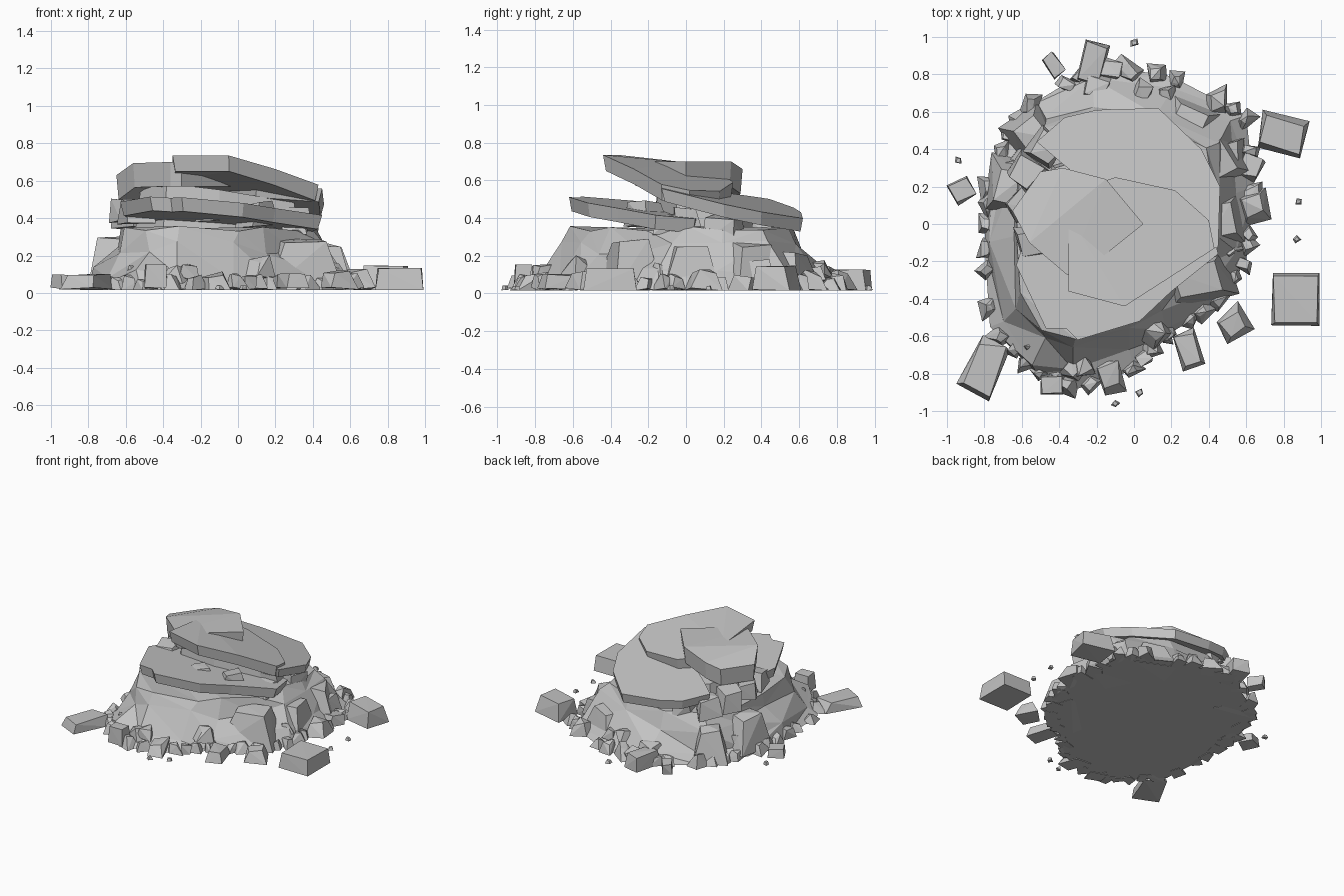
import bpy, bmesh, math, random
from mathutils import Vector, Matrix

cube = bpy.data.objects.get("Cube")
if cube:
    bpy.data.objects.remove(cube, do_unlink=True)
rng = random.Random(11)

stone = bpy.data.materials.new("grey stone")
stone.use_nodes = True
GREY = (0.55, 0.55, 0.55, 1)
stone.diffuse_color = GREY
stone.node_tree.nodes["Principled BSDF"].inputs["Base Color"].default_value = GREY


def finish(name, bm):
    bmesh.ops.recalc_face_normals(bm, faces=bm.faces[:])
    mesh = bpy.data.meshes.new(name)
    bm.to_mesh(mesh)
    bm.free()
    mesh.materials.append(stone)
    obj = bpy.data.objects.new(name, mesh)
    bpy.context.collection.objects.link(obj)
    return obj


def loft(bm, rings):
    """Skin a stack of closed rings and cap both ends."""
    loops = [[bm.verts.new(p) for p in ring] for ring in rings]
    n = len(loops[0])
    for low, high in zip(loops, loops[1:]):
        for i in range(n):
            j = (i + 1) % n
            bm.faces.new((low[i], low[j], high[j], high[i]))
    bm.faces.new(loops[0][::-1])
    bm.faces.new(loops[-1])


def slab(name, outline, height, thick, peak=1.0, inset=0.96):
    """Broken plate whose top lies on the plane a + b*x + c*y, cut off at peak."""
    a, b, c = height
    cx = sum(p[0] for p in outline) / len(outline)
    cy = sum(p[1] for p in outline) / len(outline)
    top = [Vector((x, y, min(a + b * x + c * y, peak))) for x, y in outline]
    low = [Vector((cx + (p.x - cx) * inset, cy + (p.y - cy) * inset, p.z - thick)) for p in top]
    bm = bmesh.new()
    loft(bm, [low, top])
    bmesh.ops.triangulate(bm, faces=[f for f in bm.faces if len(f.verts) > 4])
    finish(name, bm)


def rock(bm, centre, size, turn=0.0, rough=0.3, taper=0.9):
    """Add one angular chunk: the hull of a box with shifted corners and a narrower top."""
    spin = Matrix.Rotation(turn, 3, 'Z')
    verts = []
    for sx in (-1, 1):
        for sy in (-1, 1):
            for sz in (-1, 1):
                p = Vector([s * d / 2 * (1 - rough * rng.random())
                            for s, d in zip((sx, sy, sz), size)])
                if sz > 0:
                    p.x *= taper
                    p.y *= taper
                p = spin @ p + Vector(centre)
                verts.append(bm.verts.new((p.x, p.y, max(p.z, 0.015))))
    result = bmesh.ops.convex_hull(bm, input=verts)
    loose = [v for v in result["geom_interior"] if isinstance(v, bmesh.types.BMVert)]
    bmesh.ops.delete(bm, geom=loose, context='VERTS')


# Mound: loft from the ground outline to the ledge outline
base = [(.64, .2), (.6, .58), (.2, .79), (-.2, .85), (-.58, .62), (-.76, .3), (-.8, -.1),
        (-.77, -.55), (-.52, -.8), (-.3, -.88), (0, -.78), (.17, -.6), (.45, -.42), (.6, -.2)]
ledge = [(.42, .2), (.38, .42), (.12, .53), (-.2, .56), (-.47, .45), (-.6, .25), (-.63, -.05),
         (-.62, -.38), (-.5, -.57), (-.3, -.6), (0, -.52), (.13, -.4), (.32, -.22), (.38, 0)]


def between(t):
    return [Vector(b).lerp(Vector(l), t) for b, l in zip(base, ledge)]


rings = []
for t, z, wob in ((0, .02, 0), (.35, .1, .04), (.72, .24, .04), (1, .345, .015)):
    rings.append([(p.x + rng.uniform(-wob, wob), p.y + rng.uniform(-wob, wob),
                   z + rng.uniform(-wob, wob)) for p in between(t)])
bm = bmesh.new()
loft(bm, rings)
bmesh.ops.triangulate(bm, faces=bm.faces[:])
finish("mound", bm)

# Core between the plates
core = [(.3, -.05), (.28, .28), (-.1, .4), (-.42, .3), (-.52, .05), (-.38, -.15), (-.1, -.15)]
slab("core", core, (.51, -.12, -.2), .24, inset=1.08)

# Tilted plates, lowest first
slab("front_plate", [(.45, -.16), (.2, -.36), (.03, -.52), (-.3, -.62), (-.36, -.56), (-.47, -.56),
                     (-.63, -.22), (-.55, .02), (-.1, .1), (.4, .05)], (.425, -.06, -.11), .075)
slab("back_plate", [(.45, -.13), (.46, .2), (.36, .4), (.13, .62), (-.2, .61), (-.37, .57),
                    (-.52, .44), (-.38, .32), (-.1, .1), (.1, -.1)], (.565, -.09, -.25), .07)
slab("left_plate", [(-.3, -.28), (-.36, -.27), (-.56, -.1), (-.65, .07), (-.5, .28),
                    (-.38, .3), (-.15, .24), (.05, 0)], (.84, .3, -.22), .13, .7)
slab("top_plate", [(-.35, -.36), (-.05, -.44), (.2, -.28), (.43, -.13), (.4, .02), (.22, .18),
                   (-.1, .25), (-.25, .2), (-.35, .05)], (.632, -.2, -.25), .085, .735)

# Broken blocks beside and under the plates
bm = bmesh.new()
for x, y, z, s in ((-.6, .1, .44, .2), (-.57, .28, .42, .22), (-.47, .4, .38, .22), (-.54, -.1, .43, .2),
                   (.3, 0, .4, .2), (.3, -.1, .36, .18), (-.15, -.26, .43, .16), (.1, .43, .32, .2),
                   (-.3, .45, .34, .2), (.34, .2, .34, .22), (.1, -.22, .42, .2)):
    rock(bm, (x, y, z), (s, s, s * .8), rng.uniform(0, 3), .45, .8)
finish("ledge_blocks", bm)

# Large boulders leaning on the mound
bm = bmesh.new()
rock(bm, (.34, -.3, .15), (.44, .28, .29), .25, .2, .6)
rock(bm, (.46, .02, .14), (.3, .34, .27), .2, .25, .6)
rock(bm, (.45, .34, .14), (.3, .34, .28), .5, .25, .55)
rock(bm, (-.66, .2, .16), (.28, .34, .3), -.2, .25, .55)
rock(bm, (-.55, .48, .14), (.3, .28, .27), .6, .25, .55)
rock(bm, (.3, .56, .11), (.34, .24, .24), -.4, .25, .55)
finish("leaning_boulders", bm)

# Slabs of rock fallen away from the mound
bm = bmesh.new()
rock(bm, (.865, -.4, .075), (.27, .3, .125), 0, .1)
rock(bm, (.8, .48, .085), (.3, .22, .15), -.3, .3, .8)
rock(bm, (-.8, -.76, .06), (.22, .34, .09), -.4, .35, .85)
rock(bm, (-.22, .86, .07), (.14, .24, .12), -.25, .15)
rock(bm, (-.43, .85, .06), (.09, .15, .09), .6)
rock(bm, (-.92, .18, .06), (.15, .13, .08), .5)
rock(bm, (.53, -.54, .07), (.2, .2, .11), .6, .4, .7)
rock(bm, (.29, -.67, .06), (.14, .22, .09), .3, .35, .8)
rock(bm, (-.44, -.86, .09), (.13, .11, .14), 0, .15)
rock(bm, (.64, .1, .07), (.2, .2, .12), .3, .4, .6)
finish("fallen_boulders", bm)

# Rubble scattered around the foot and partway up the slope
bm = bmesh.new()
for t, z, count in ((.02, .05, 3), (.4, .12, 1)):
    foot = between(t)
    for i, p in enumerate(foot):
        q = foot[(i + 1) % len(foot)]
        for k in range(count):
            s = rng.uniform(.11, .2)
            spot = p.lerp(q, (k + rng.random()) / count)
            rock(bm, (spot.x, spot.y, z * rng.uniform(.7, 1.2)),
                 (s, s * rng.uniform(.6, 1.2), s * .75), rng.uniform(0, 3), .6, rng.uniform(.3, .8))
finish("rubble", bm)

# Loose pebbles
bm = bmesh.new()
for x, y in ((0, .97), (-.94, .34), (.88, .12), (.87, -.08), (-.1, -.96), (.03, -.9)):
    rock(bm, (x, y, .03), (.045, .045, .03), rng.uniform(0, 3), .5, .6)
finish("pebbles", bm)
